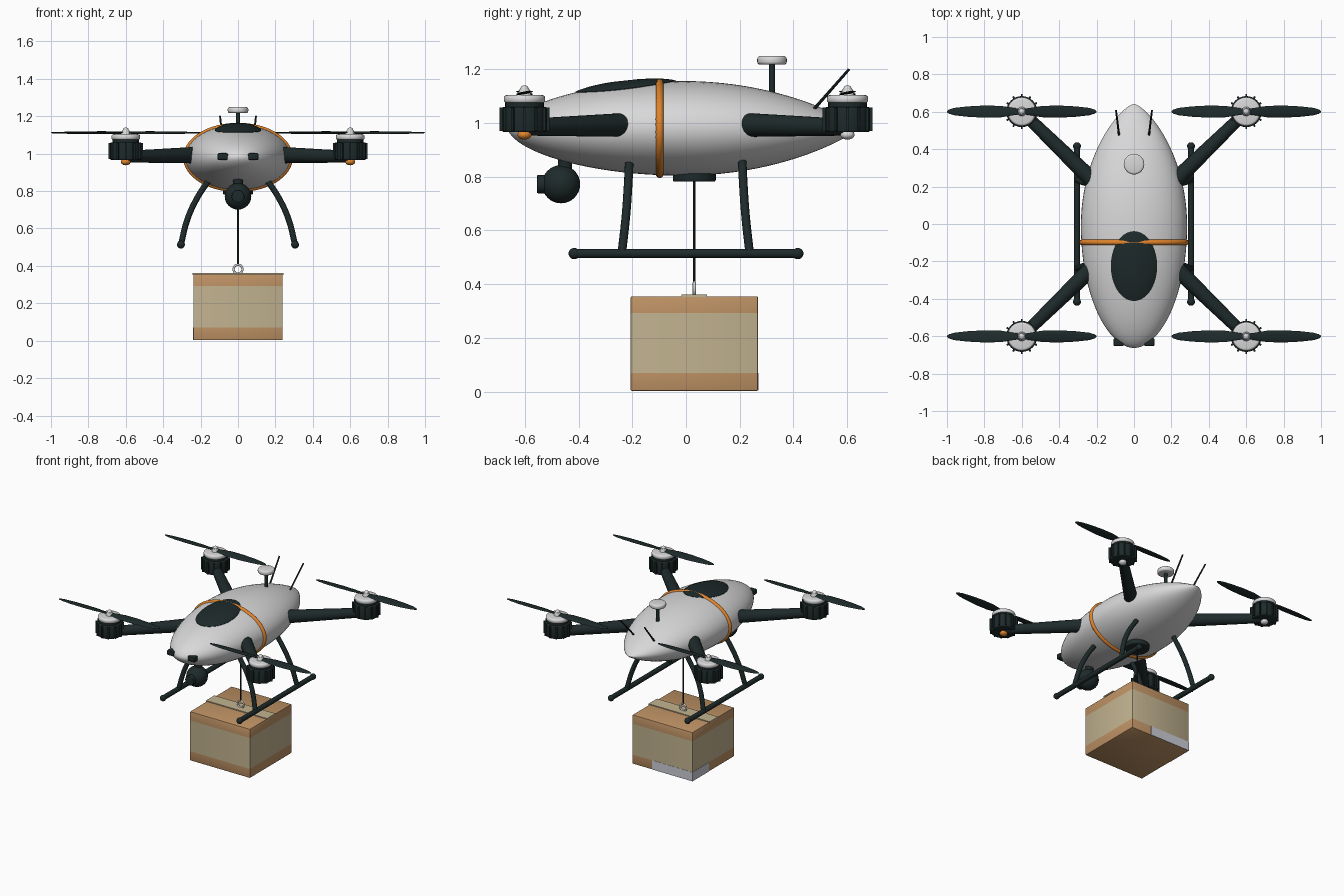
import bpy, bmesh, math
from mathutils import Vector, Matrix

if "Cube" in bpy.data.objects:
    bpy.data.objects.remove(bpy.data.objects["Cube"])

def mat(name, r, g, b):
    m = bpy.data.materials.new(name)
    m.diffuse_color = (r, g, b, 1)
    m.use_nodes = True
    m.node_tree.nodes["Principled BSDF"].inputs["Base Color"].default_value = m.diffuse_color
    return m

WHITE = mat("shell_white", 0.69, 0.69, 0.70)
DARK = mat("dark_slate", 0.013, 0.023, 0.023)
ORANGE = mat("orange", 0.74, 0.23, 0.025)
KRAFT = mat("kraft_brown", 0.52, 0.29, 0.13)
TAN = mat("pale_tan", 0.54, 0.45, 0.28)
LABEL = mat("label_grey", 0.60, 0.62, 0.68)

def finish(name, bm, *mats):
    bmesh.ops.recalc_face_normals(bm, faces=bm.faces)
    me = bpy.data.meshes.new(name)
    bm.to_mesh(me)
    bm.free()
    return link(name, me, *mats)

def link(name, me, *mats):
    for m in mats:
        me.materials.append(m)
    me.shade_smooth()
    me.set_sharp_from_angle(angle=math.radians(35))
    ob = bpy.data.objects.new(name, me)
    bpy.context.collection.objects.link(ob)
    return ob

def rod(name, a, b, r1, r2, m, seg=24, bevel=0):
    a, b = Vector(a), Vector(b)
    d = b - a
    bm = bmesh.new()
    bmesh.ops.create_cone(bm, cap_ends=True, segments=seg, radius1=r1, radius2=r2, depth=d.length)
    if bevel:
        rims = [e for e in bm.edges if abs(e.verts[0].co.z - e.verts[1].co.z) < 1e-6]
        bmesh.ops.bevel(bm, geom=rims, offset=bevel, segments=3, profile=0.5, affect='EDGES')
    bm.transform(Matrix.Translation((a + b) / 2) @ d.to_track_quat('Z', 'Y').to_matrix().to_4x4())
    return finish(name, bm, m)

def ball(name, c, size, m):
    bm = bmesh.new()
    bmesh.ops.create_uvsphere(bm, u_segments=28, v_segments=16, radius=1)
    bm.transform(Matrix.Translation(c) @ Matrix.Diagonal((*size, 1)))
    return finish(name, bm, m)

def box(name, lo, hi, m, bevel=0):
    bm = bmesh.new()
    bmesh.ops.create_cube(bm, size=1)
    lo, hi = Vector(lo), Vector(hi)
    bm.transform(Matrix.Translation((lo + hi) / 2) @ Matrix.Diagonal((*(hi - lo), 1)))
    if bevel:
        bmesh.ops.bevel(bm, geom=bm.edges[:], offset=bevel, segments=2, profile=0.5, affect='EDGES')
    return finish(name, bm, m)

def tube(name, pts, r, m, closed=False, smooth=False):
    cu = bpy.data.curves.new(name, 'CURVE')
    cu.dimensions = '3D'
    cu.bevel_depth, cu.bevel_resolution, cu.use_fill_caps = r, 4, True
    sp = cu.splines.new('BEZIER' if smooth else 'POLY')
    store = sp.bezier_points if smooth else sp.points
    store.add(len(pts) - 1)
    for p, co in zip(store, pts):
        if smooth:
            p.co = co
            p.handle_left_type = p.handle_right_type = 'AUTO'
        else:
            p.co = (*co, 1)
    sp.use_cyclic_u = closed
    tmp = bpy.data.objects.new("tmp", cu)
    me = bpy.data.meshes.new_from_object(tmp)
    bpy.data.objects.remove(tmp)
    me.materials.clear()
    me.name = name
    return link(name, me, m)

# Fuselage: egg-like loft, blunt nose, narrower tail
ZC, YC, L = 0.98, -0.01, 0.653
def half(y):
    """Half width and half height of the fuselage at y."""
    k = max(0, 1 - ((y - YC) / L) ** 2)
    return 0.284 * k ** (0.53 if y < YC else 0.72), 0.176 * k ** (0.58 if y < YC else 0.86)

bm = bmesh.new()
N, S = 44, 48
rings = []
for i in range(1, N):
    y = YC - L * math.cos(math.pi * i / N)
    a, b = half(y)
    rings.append([bm.verts.new((a * math.cos(2 * math.pi * k / S), y,
                                ZC + b * math.sin(2 * math.pi * k / S))) for k in range(S)])
for p, q in zip(rings, rings[1:]):
    for k in range(S):
        bm.faces.new((p[k], p[(k + 1) % S], q[(k + 1) % S], q[k]))
for ring, y in ((rings[0], YC - L), (rings[-1], YC + L)):
    tip = bm.verts.new((0, y, ZC))
    for k in range(S):
        bm.faces.new((ring[k], ring[(k + 1) % S], tip))
finish("fuselage", bm, WHITE)

# Canopy: oval patch that follows the fuselage with a slight bulge
bm = bmesh.new()
def canopy_vert(r, t, lift):
    x, y = 0.124 * r * math.cos(t), -0.225 + 0.187 * r * math.sin(t)
    a, b = half(y)
    return bm.verts.new((x, y, ZC + b * math.sqrt(1 - (x / a) ** 2) + lift))
lv = [[canopy_vert(r, 2 * math.pi * k / 40, h) for k in range(40)]
      for r, h in ((0.25, 0.014), (0.5, 0.013), (0.75, 0.010), (0.92, 0.006), (1, 0.002), (1, -0.01))]
for p, q in zip(lv, lv[1:]):
    for k in range(40):
        bm.faces.new((p[k], p[(k + 1) % 40], q[(k + 1) % 40], q[k]))
bm.faces.new(lv[0])
finish("canopy", bm, DARK)

# Orange belt, partly sunk into the fuselage
a, b = half(-0.098)
tube("belt", [((a - 0.003) * math.cos(2 * math.pi * k / 64), -0.098,
               ZC + (b - 0.004) * math.sin(2 * math.pi * k / 64)) for k in range(64)],
     0.015, ORANGE, closed=True)

# Mast with receiver disc
rod("mast", (0, 0.32, 1.08), (0, 0.32, 1.225), 0.012, 0.012, DARK)
rod("mast_disc", (0, 0.32, 1.217), (0, 0.32, 1.249), 0.055, 0.055, WHITE, 32, 0.011)

# Gimbal camera under the nose
rod("gimbal_neck", (0, -0.451, 0.80), (0, -0.451, 0.88), 0.026, 0.026, DARK)
ball("camera_ball", (0, -0.465, 0.772), (0.071, 0.071, 0.071), DARK)
rod("camera_lens", (0, -0.50, 0.772), (0, -0.554, 0.772), 0.034, 0.034, DARK, 28, 0.004)

# Winch, cable and hook ring
rod("winch", (0, 0.031, 0.782), (0, 0.031, 0.84), 0.08, 0.08, DARK, 32, 0.006)
rod("cable", (0, 0.031, 0.405), (0, 0.031, 0.79), 0.005, 0.005, DARK, 10)
tube("hook_ring", [(0.024 * math.cos(k * math.pi / 14), 0.031, 0.382 + 0.024 * math.sin(k * math.pi / 14))
                   for k in range(28)], 0.006, WHITE, closed=True)

# Parcel: side faces between two cuts are pale, the rest is kraft
bm = bmesh.new()
bmesh.ops.create_cube(bm, size=1)
bm.transform(Matrix.Translation((0, 0.031, 0.179)) @ Matrix.Diagonal((0.478, 0.474, 0.352, 1)))
bmesh.ops.bevel(bm, geom=bm.edges[:], offset=0.005, segments=2, profile=0.5, affect='EDGES')
for z in (0.07, 0.292):
    bmesh.ops.bisect_plane(bm, geom=bm.verts[:] + bm.edges[:] + bm.faces[:],
                           plane_co=(0, 0, z), plane_no=(0, 0, 1))
bm.normal_update()
for f in bm.faces:
    f.material_index = int(0.07 < f.calc_center_median().z < 0.292 and abs(f.normal.z) < 0.5)
finish("parcel", bm, KRAFT, TAN)
box("parcel_strap", (-0.243, -0.017, 0.352), (0.243, 0.078, 0.361), TAN)
box("label_back", (-0.2405, 0.265, 0.005), (0.08, 0.2695, 0.07), LABEL)
box("label_side", (-0.2405, 0.08, 0.005), (-0.237, 0.2695, 0.07), LABEL)

def propeller(name, x, y):
    bm = bmesh.new()
    prof = ((0.0, 0.014), (0.05, 0.021), (0.11, 0.031), (0.2, 0.033), (0.29, 0.028), (0.36, 0.020), (0.39, 0.011), (0.4, 0.003))
    for side in (1, -1):
        prev = None
        for r, c in prof:
            pitch = math.radians(14 - 20 * r)
            ring = []
            for k in range(10):
                t = 2 * math.pi * k / 10
                v, w = c * math.cos(t), 0.1 * (c + 0.02) * math.sin(t)
                yy = v * math.cos(pitch) - w * math.sin(pitch)
                zz = v * math.sin(pitch) + w * math.cos(pitch)
                ring.append(bm.verts.new((x + side * r, y + side * yy, 1.112 + zz)))
            if prev:
                for k in range(10):
                    bm.faces.new((prev[k], prev[(k + 1) % 10], ring[(k + 1) % 10], ring[k]))
            prev = ring
        bm.faces.new(prev)
    finish(name, bm, DARK)

for sx, side in ((-1, "left"), (1, "right")):
    # Sensor eye, antenna and skid on each side
    box("eye_" + side, (sx * 0.082 - 0.028, -0.653, 0.966), (sx * 0.082 + 0.028, -0.61, 1.003), DARK, 0.008)
    rod("antenna_" + side, (sx * 0.08, 0.475, 1.05), (sx * 0.096, 0.607, 1.2), 0.006, 0.005, DARK, 10)
    rod("skid_" + side, (sx * 0.305, -0.42, 0.514), (sx * 0.305, 0.42, 0.514), 0.017, 0.017, DARK)
    for sy, end in ((-1, "front"), (1, "rear")):
        tag = end + "_" + side
        ball("skid_cap_" + tag, (sx * 0.305, sy * 0.416, 0.514), (0.021, 0.021, 0.021), DARK)
        # Curved landing leg
        tube("leg_" + tag, [(sx * px, sy * py - 0.001, pz) for px, py, pz in
                            ((0.155, 0.210, 0.86), (0.22, 0.215, 0.76), (0.27, 0.223, 0.65), (0.305, 0.238, 0.515))],
             0.016, DARK, smooth=True)
        # Tapered arm
        x, y = sx * 0.6, sy * 0.601
        rod("arm_" + tag, (sx * 0.2, sy * 0.212, 0.993), (x, y, 0.984), 0.045, 0.031, DARK, 28)
        # Finned motor with cap, hub, lamp and propeller
        rod("motor_" + tag, (x, y, 0.966), (x, y, 1.06), 0.083, 0.083, DARK, 32, 0.006)
        rod("motor_neck_" + tag, (x, y, 1.05), (x, y, 1.08), 0.072, 0.072, DARK, 32)
        bm = bmesh.new()
        for k in range(12):
            M = (Matrix.Translation((x, y, 1.014)) @ Matrix.Rotation(k * math.pi / 6, 4, 'Z')
                 @ Matrix.Translation((0.083, 0, 0)) @ Matrix.Diagonal((0.02, 0.010, 0.086, 1)))
            bmesh.ops.create_cube(bm, size=1, matrix=M)
        finish("motor_fins_" + tag, bm, DARK)
        rod("motor_cap_" + tag, (x, y, 1.073), (x, y, 1.104), 0.077, 0.077, WHITE, 32, 0.012)
        rod("hub_" + tag, (x, y, 1.10), (x, y, 1.127), 0.026, 0.018, WHITE, 20)
        ball("hub_tip_" + tag, (x, y, 1.126), (0.016, 0.016, 0.014), WHITE)
        ball("lamp_" + tag, (x, y, 0.956), (0.026, 0.026, 0.018), ORANGE if sy < 0 else WHITE)
        propeller("propeller_" + tag, x, y)
